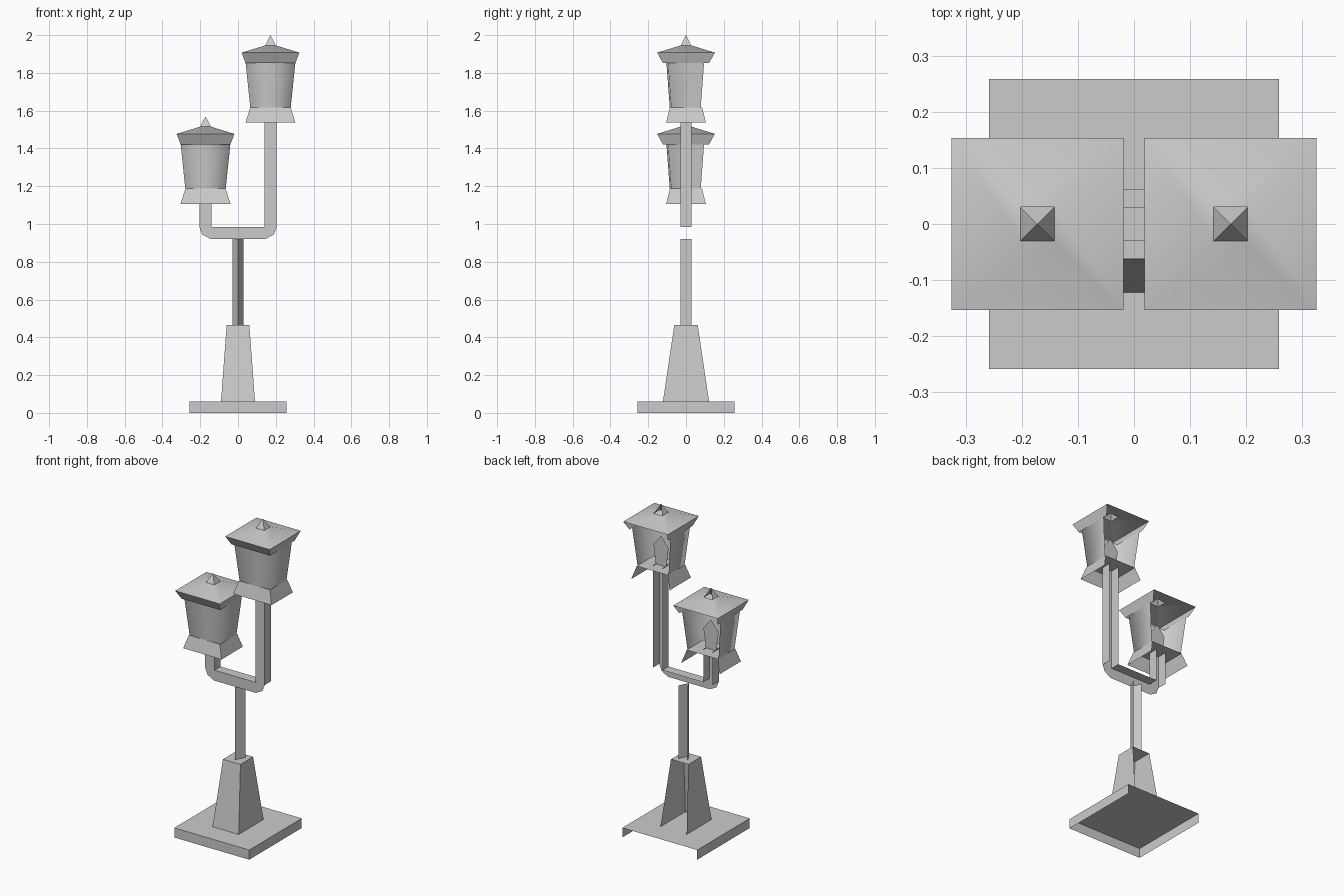
import bpy
import bmesh

cube = bpy.data.objects.get("Cube")
if cube:
    bpy.data.objects.remove(cube, do_unlink=True)

grey = bpy.data.materials.new("light_grey")
grey.use_nodes = True
colour = (0.6, 0.6, 0.6, 1)
grey.diffuse_color = colour
grey.node_tree.nodes["Principled BSDF"].inputs["Base Color"].default_value = colour


def finish(name, bm, smooth=False):
    """Turn a bmesh into a grey object."""
    bmesh.ops.remove_doubles(bm, verts=bm.verts[:], dist=0.0005)
    for face in bm.faces:
        face.smooth = smooth
    mesh = bpy.data.meshes.new(name)
    bm.to_mesh(mesh)
    bm.free()
    mesh.materials.append(grey)
    obj = bpy.data.objects.new(name, mesh)
    bpy.context.collection.objects.link(obj)


def loft(name, rings, cx=0, bulge=0, closed=False, cap=False, smooth=False):
    """Skin rectangular rings (z, half width, half depth); the back stays open unless closed."""
    bm = bmesh.new()
    loops = []
    for z, hx, hy in rings:
        plan = [(-hx, hy), (-hx, -hy), (hx, -hy), (hx, hy)]
        if bulge:
            plan.insert(2, (0, -hy - bulge))
        loops.append([bm.verts.new((cx + x, y, z)) for x, y in plan])
    for low, high in zip(loops, loops[1:]):
        n = len(low)
        for i in range(n if closed else n - 1):
            j = (i + 1) % n
            bm.faces.new((low[i], low[j], high[j], high[i]))
    if cap:
        bm.faces.new(loops[-1])
    finish(name, bm, smooth)


def flat(name, polygons):
    """Build open sheets from lists of points."""
    bm = bmesh.new()
    for points in polygons:
        bm.faces.new([bm.verts.new(p) for p in points])
    finish(name, bm)


def strip(a, b, y=0.03):
    """A strip as deep as the arm between two (x, z) points."""
    return [(a[0], -y, a[1]), (b[0], -y, b[1]), (b[0], y, b[1]), (a[0], y, a[1])]


# Base plate and tapered pedestal, both open at the back
loft("base_plate", [(0, 0.258, 0.258), (0.06, 0.258, 0.258)], cap=True)
loft("pedestal", [(0.06, 0.09, 0.122), (0.465, 0.06, 0.062)], cap=True)

# Wedge shaped pole with its edge to the front
left, edge, right = (-0.03, 0.03), (0, -0.03), (0.03, 0.03)
flat("pole", [[(*a, 0.465), (*b, 0.465), (*b, 0.92), (*a, 0.92)]
              for a, b in ((left, edge), (edge, right))])

# Forked arm: front sheet, inner faces and straight outer faces
out, inn, low, high = 0.205, 0.14, 0.92, 0.985
top_left, top_right = 1.19, 1.62
bend = [(-out, high), (-0.19, 0.945), (-0.145, low)]
lower = bend + [(-x, z) for x, z in reversed(bend)]
corners = [(-inn, high), (inn, high)]
flat("forked_arm", [
    [(x, -0.03, z) for x, z in lower + corners[::-1]],
    [(x, -0.03, z) for x, z in ((-out, high), (-inn, high), (-inn, top_left), (-out, top_left))],
    [(x, -0.03, z) for x, z in ((inn, high), (out, high), (out, top_right), (inn, top_right))],
    strip(corners[0], corners[1]),
    strip((-inn, top_left), (-inn, high)),
    strip((inn, high), (inn, top_right)),
    strip((-out, top_left), (-out, high)),
    strip((out, high), (out, top_right)),
])


def lantern(side, cx, z):
    """One lantern head whose skirt starts at height z."""
    loft(side + "_lantern_skirt", [(z, 0.132, 0.105), (z + 0.08, 0.107, 0.085)], cx, cap=True)
    loft(side + "_lantern_body", [(z + 0.08, 0.107, 0.078), (z + 0.32, 0.132, 0.096)],
         cx, bulge=0.008, smooth=True)
    loft(side + "_roof_rim", [(z + 0.315, 0.132, 0.122), (z + 0.37, 0.153, 0.153)], cx)
    loft(side + "_roof", [(z + 0.37, 0.153, 0.153), (z + 0.408, 0.03, 0.03)],
         cx, closed=True, smooth=True)
    loft(side + "_finial", [(z + 0.405, 0.03, 0.03), (z + 0.463, 0, 0)], cx)
    outline = [(-0.035, 0.08), (0.035, 0.08), (0.052, 0.2), (0, 0.265), (-0.052, 0.2)]
    flat(side + "_bulb", [[(cx + x, 0, z + h) for x, h in outline]])


lantern("left", 0.172, 1.537)
lantern("right", -0.172, 1.107)
